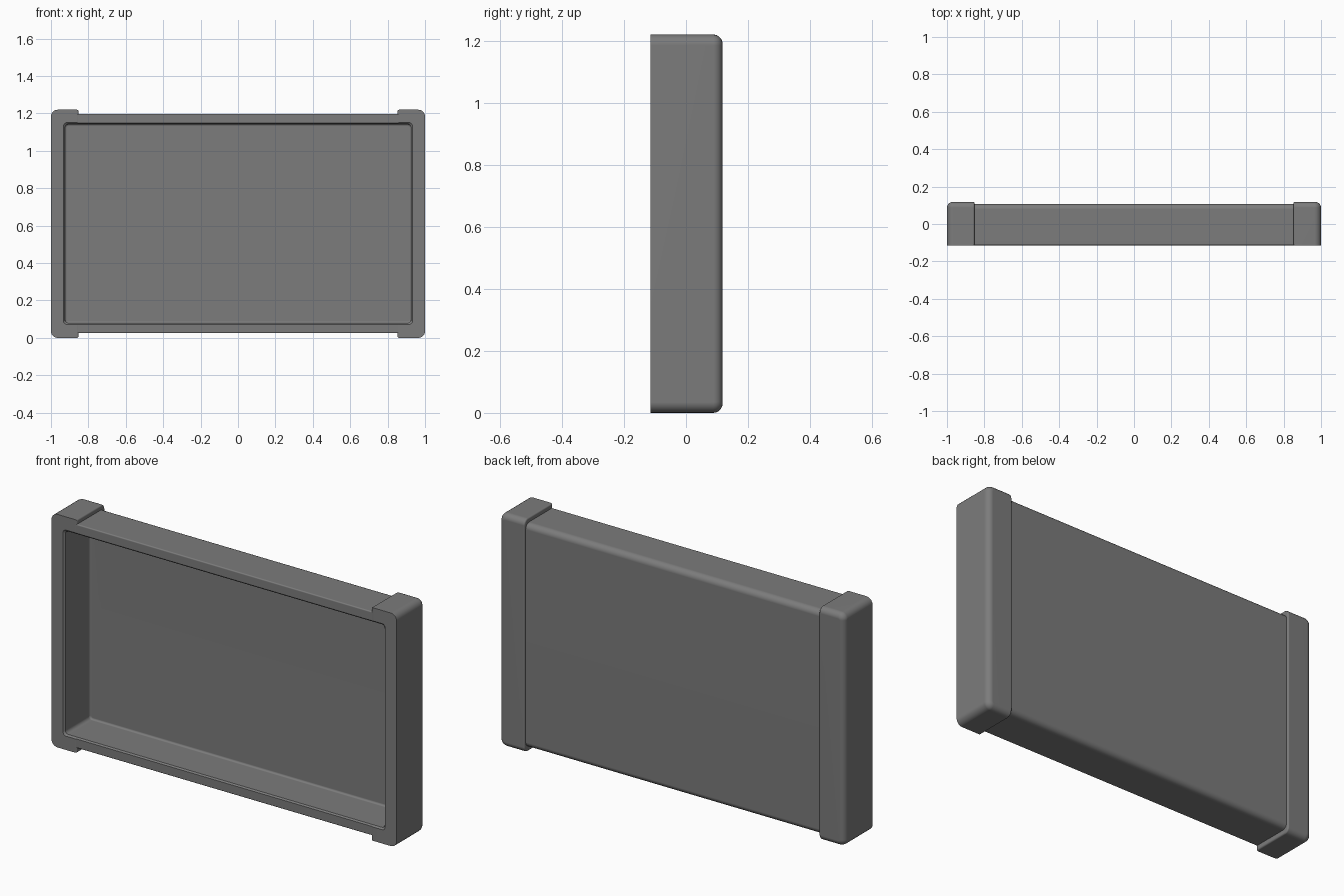
import bpy
import bmesh
from mathutils import Vector

if "Cube" in bpy.data.objects:
    bpy.data.objects.remove(bpy.data.objects["Cube"])

grey = bpy.data.materials.new("dark grey plastic")
grey.use_nodes = True
COLOUR = (0.2, 0.2, 0.2, 1)
grey.diffuse_color = COLOUR
grey.node_tree.nodes["Principled BSDF"].inputs["Base Color"].default_value = COLOUR

FRONT = -0.115
MID_Z = 0.61


def rounded_box(name, low, high, rounds, flare=0):
    """Box whose edges are rounded by (rule, radius) pairs; the front may flare out."""
    low, high = Vector(low), Vector(high)
    mid, size = (low + high) / 2, high - low
    bm = bmesh.new()
    bmesh.ops.create_cube(bm, size=1)
    for v in bm.verts:
        v.co = mid + v.co * size
    for rule, radius in rounds:
        picked = []
        for e in bm.edges:
            centre = (e.verts[0].co + e.verts[1].co) / 2 - mid
            along = (e.verts[1].co - e.verts[0].co).normalized()
            if rule(centre, along):
                picked.append(e)
        bmesh.ops.bevel(bm, geom=picked, offset=radius, segments=5,
                        profile=0.5, affect='EDGES')
    if flare:
        bm.normal_update()
        face = min(bm.faces, key=lambda f: f.normal.y)
        out = bmesh.ops.extrude_discrete_faces(bm, faces=[face])["faces"][0]
        for v in out.verts:
            d = v.co - mid
            v.co += Vector((flare if d.x > 0 else -flare, -flare,
                            flare if d.z > 0 else -flare))
    bmesh.ops.recalc_face_normals(bm, faces=bm.faces)
    mesh = bpy.data.meshes.new(name)
    bm.to_mesh(mesh)
    bm.free()
    mesh.materials.append(grey)
    obj = bpy.data.objects.new(name, mesh)
    bpy.context.collection.objects.link(obj)
    return obj


# Cutter for the shallow open recess, with a softened rim
recess = rounded_box("recess_cutter", (-0.925, FRONT + 0.008, 0.08), (0.925, 0.096, 1.143),
                     [(lambda c, a: abs(a.y) > 0.9, 0.018),
                      (lambda c, a: c.y > 0.09, 0.01)], flare=0.012)
recess.hide_render = True
recess.hide_viewport = False

# Main tray between the two end caps
parts = [rounded_box("tray_body", (-0.862, FRONT + 0.001, 0.025), (0.862, 0.108, 1.197),
                     [(lambda c, a: abs(a.x) > 0.9 and c.y > 0, 0.03),
                      (lambda c, a: abs(a.x) > 0.9 and c.y < -0.1, 0.006)])]

# Slightly larger end caps, rounded at the outer corners and the back
for side, label in ((1, "left_end_cap"), (-1, "right_end_cap")):
    inner, outer = 0.853 * side, side
    parts.append(rounded_box(
        label, (min(inner, outer), FRONT, 0), (max(inner, outer), 0.118, 2 * MID_Z),
        [(lambda c, a: abs(a.y) > 0.9 and c.x * side > 0, 0.035),
         (lambda c, a: c.y > 0.1 and c.x * side > -0.06, 0.03),
         (lambda c, a: c.x * side < -0.07 and abs(a.x) < 0.1, 0.008)]))

# Hollow every part with the same recess, then smooth it
for obj in parts:
    bpy.ops.object.select_all(action='DESELECT')
    obj.select_set(True)
    bpy.context.view_layer.objects.active = obj
    cut = obj.modifiers.new("recess", 'BOOLEAN')
    cut.operation = 'DIFFERENCE'
    cut.solver = 'EXACT'
    cut.object = recess
    bpy.ops.object.modifier_apply(modifier=cut.name)
    bpy.ops.object.shade_smooth_by_angle(angle=0.6)
    obj.modifiers.new("even shading", 'WEIGHTED_NORMAL').keep_sharp = True

bpy.data.objects.remove(recess)
